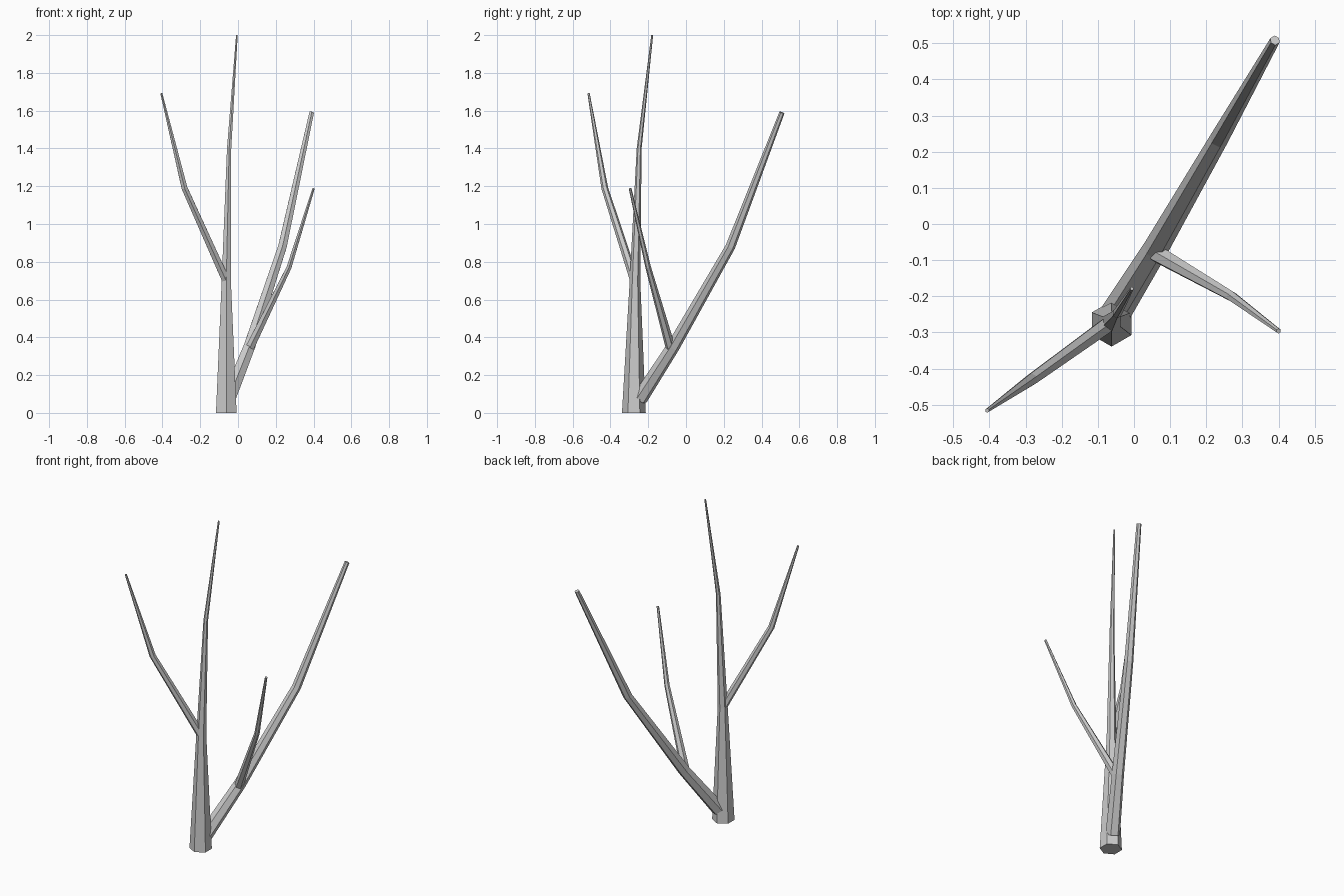
import bpy, bmesh, math
from mathutils import Vector

if "Cube" in bpy.data.objects:
    bpy.data.objects.remove(bpy.data.objects["Cube"])

SIDES = 6

def limb(name, path, phase=0.0):
    """Tapered six-sided tube through (x, y, z, radius) points, capped at both ends."""
    pts = [Vector(p[:3]) for p in path]
    bm = bmesh.new()
    rings = []
    for i, p in enumerate(pts):
        # ring faces the average direction of its neighbouring segments
        d = Vector((0, 0, 0))
        if i > 0:
            d += (p - pts[i - 1]).normalized()
        if i < len(pts) - 1:
            d += (pts[i + 1] - p).normalized()
        if p.z == 0:
            d = Vector((0, 0, 1))
        d.normalize()
        u = (Vector((0, 1, 0)) - d * d.y).normalized()
        v = d.cross(u)
        r = path[i][3]
        ring = []
        for k in range(SIDES):
            a = phase + 2 * math.pi * k / SIDES
            ring.append(bm.verts.new(p + r * (math.cos(a) * u + math.sin(a) * v)))
        rings.append(ring)
    for a, b in zip(rings, rings[1:]):
        for k in range(SIDES):
            n = (k + 1) % SIDES
            bm.faces.new((a[k], a[n], b[n], b[k]))
    bm.faces.new(rings[0][::-1])
    bm.faces.new(rings[-1])
    bmesh.ops.recalc_face_normals(bm, faces=bm.faces)
    me = bpy.data.meshes.new(name)
    bm.to_mesh(me)
    bm.free()
    ob = bpy.data.objects.new(name, me)
    bpy.context.collection.objects.link(ob)
    return ob

# upright trunk
limb("trunk", [(-0.062, -0.276, 0, 0.063), (-0.062, -0.27, 0.7, 0.028),
               (-0.047, -0.248, 1.4, 0.013), (-0.006, -0.179, 2.0, 0.005)])

# large leaning branch from the trunk foot
limb("main_branch", [(-0.05, -0.245, 0.075, 0.042), (0.06, -0.068, 0.35, 0.035),
                     (0.235, 0.235, 0.88, 0.026), (0.39, 0.508, 1.59, 0.014)])

# upper left branch
limb("upper_branch", [(-0.063, -0.272, 0.7, 0.024), (-0.283, -0.43, 1.19, 0.018),
                      (-0.406, -0.516, 1.692, 0.006)])

# side twig off the leaning branch
limb("side_branch", [(0.06, -0.08, 0.34, 0.026), (0.27, -0.2, 0.77, 0.015),
                     (0.4, -0.296, 1.188, 0.007)])
